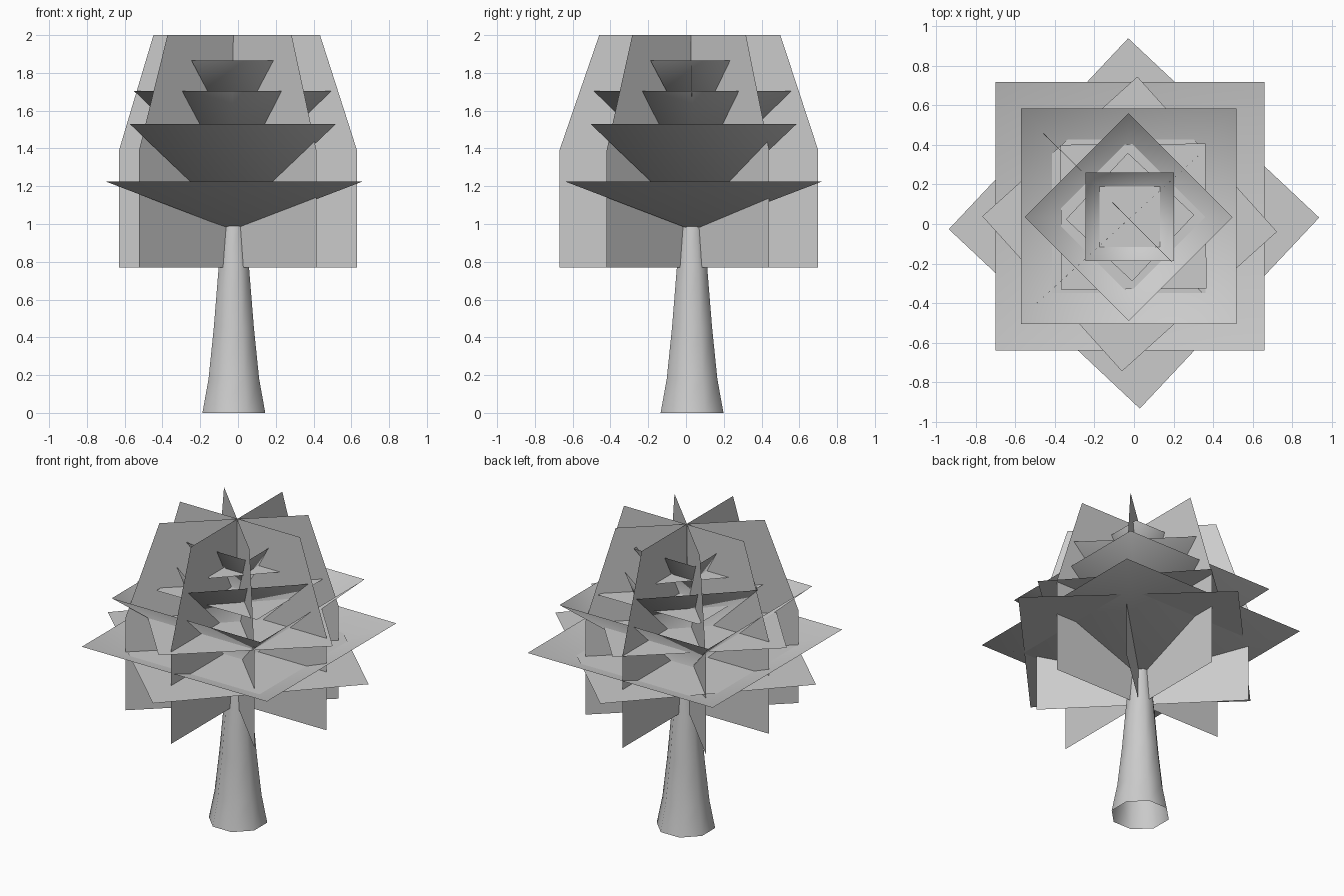
import bpy
from math import sin, cos, pi, radians

if "Cube" in bpy.data.objects:
    bpy.data.objects.remove(bpy.data.objects["Cube"])

CX, CY = -0.022, 0.032  # trunk axis


def build(name, verts, faces, smooth=True):
    mesh = bpy.data.meshes.new(name)
    mesh.from_pydata(verts, [], faces)
    obj = bpy.data.objects.new(name, mesh)
    bpy.context.collection.objects.link(obj)
    mesh.polygons.foreach_set("use_smooth", [smooth] * len(faces))
    mesh.update()
    return obj


def corners(cx, cy, radius, z, degrees):
    return [(cx + radius * cos(radians(degrees) + i * pi / 2),
             cy + radius * sin(radians(degrees) + i * pi / 2), z) for i in range(4)]


# Trunk: open tapered octagonal tube
sides = 8
profile = [(0.18, 0), (0.145, 0.18), (0.115, 0.45), (0.087, 0.77), (0.065, 0.97), (0.055, 1.05)]
verts = [(CX + r * cos((i + 0.5) * 2 * pi / sides), CY + r * sin((i + 0.5) * 2 * pi / sides), z)
         for r, z in profile for i in range(sides)]
faces = [(k * sides + i, k * sides + (i + 1) % sides,
          (k + 1) * sides + (i + 1) % sides, (k + 1) * sides + i)
         for k in range(len(profile) - 1) for i in range(sides)]
build("trunk", verts, faces)

# Upright foliage cards crossing at the trunk: lower end points of each card
cards = [((-0.63, 0.03), (0.63, 0.03)),
         ((-0.025, -0.67), (-0.025, 0.70)),
         ((-0.49, 0.49), (0.415, -0.42)),
         ((-0.524, -0.43), (0.43, 0.44))]
for n, (a, b) in enumerate(cards):
    # the top edge is drawn in towards the trunk axis
    ta, tb = [(CX + (p[0] - CX) * 0.70, CY + (p[1] - CY) * 0.70) for p in (a, b)]
    verts = [(*a, 0.77), (*b, 0.77), (*b, 1.39), (*tb, 2.0), (*ta, 2.0), (*a, 1.39)]
    build(f"upright_foliage_card_{n + 1}", verts, [(0, 1, 2, 3, 4, 5)], False)

# Cupped foliage tiers: centre x, centre y, corner radius, rim z, apex z, rotation
cups = [(-0.02, 0.04, 0.680 * 2 ** 0.5, 1.225, 0.965, 45),
        (-0.027, 0.04, 0.546 * 2 ** 0.5, 1.53, 1.01, 45),
        (-0.027, 0.035, 0.526, 1.705, 1.19, 0),
        (-0.022, 0.036, 0.224 * 2 ** 0.5, 1.865, 1.44, 45)]
for n, (x, y, r, rim, apex, rot) in enumerate(cups):
    verts = corners(x, y, r, rim, rot) + [(x, y, apex)]
    build(f"cupped_foliage_tier_{n + 1}", verts, [(i, (i + 1) % 4, 4) for i in range(4)])

# Flat foliage tiers: centre x, centre y, corner radius, z, rotation
flats = [(0.0, 0.003, 0.938, 1.157, 1.8),
         (-0.022, 0.0, 0.747, 1.38, -3.0),
         (-0.003, 0.037, 0.367 * 2 ** 0.5, 1.57, 45.5),
         (-0.02, 0.035, 0.325, 1.73, 2)]
for n, (x, y, r, z, rot) in enumerate(flats):
    build(f"flat_foliage_tier_{n + 1}", corners(x, y, r, z, rot), [(0, 1, 2, 3)], False)
